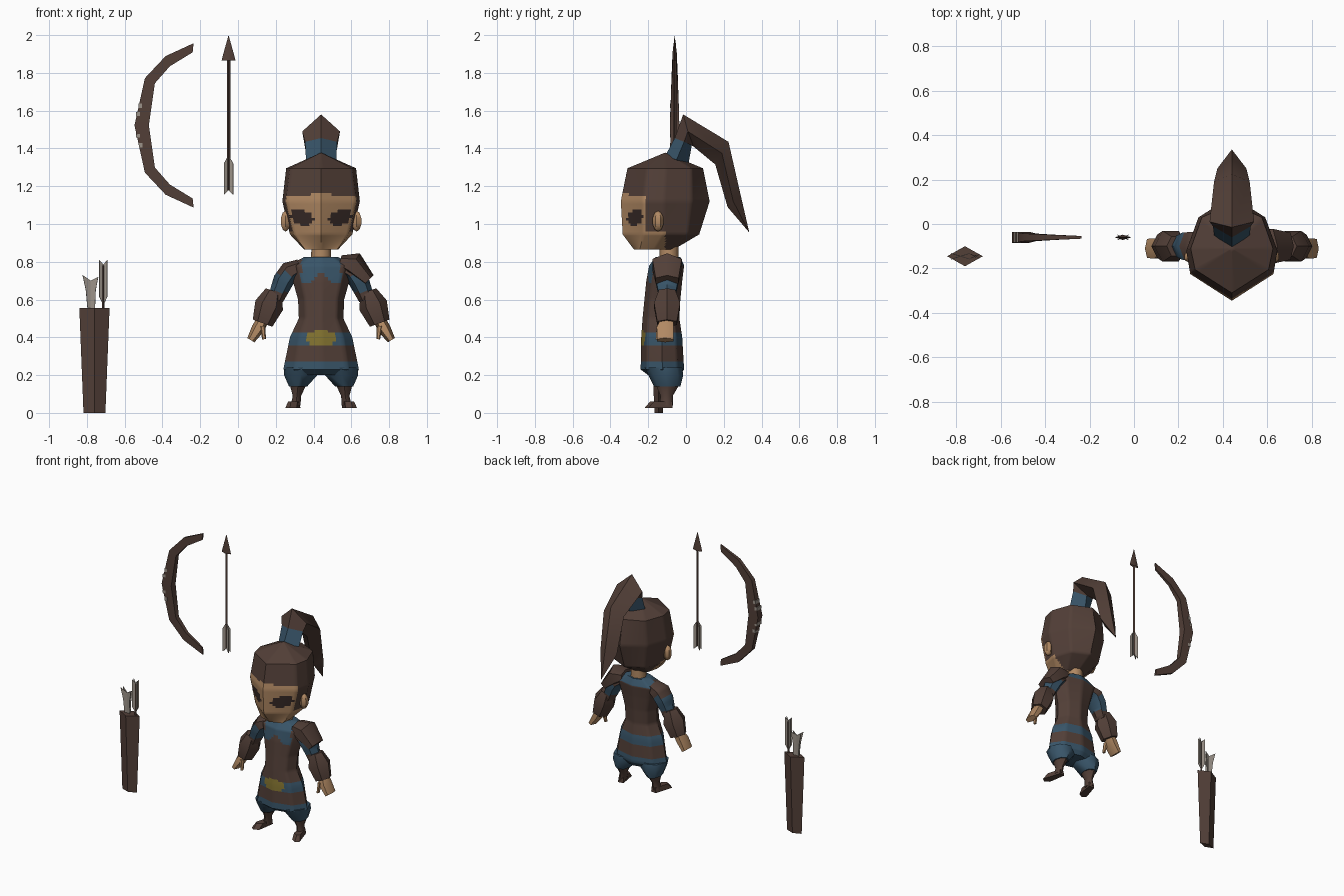
import bpy, bmesh, math
from mathutils import Vector

if "Cube" in bpy.data.objects:
    bpy.data.objects.remove(bpy.data.objects["Cube"])

# Palette (linear)
COLOURS = [("brown", (.085, .050, .039)), ("blue", (.040, .090, .140)),
           ("skin", (.440, .250, .125)), ("gold", (.230, .175, .030)),
           ("pale_grey", (.330, .290, .250)), ("eye_dark", (.040, .024, .021))]
MATS = []
for n, c in COLOURS:
    m = bpy.data.materials.new(n)
    m.diffuse_color = (*c, 1)
    m.use_nodes = True
    m.node_tree.nodes["Principled BSDF"].inputs["Base Color"].default_value = m.diffuse_color
    MATS.append(m)
BROWN, BLUE, SKIN, GOLD, GREY, DARK = range(6)
CX = 0.44      # centre line of the figure


def finish(name, bm, colour, x=0.0):
    bmesh.ops.remove_doubles(bm, verts=bm.verts, dist=1e-5)
    bmesh.ops.recalc_face_normals(bm, faces=bm.faces)
    for f in bm.faces:
        f.material_index = colour(f.calc_center_median()) if callable(colour) else colour
        f.smooth = True
    me = bpy.data.meshes.new(name)
    bm.to_mesh(me)
    bm.free()
    for m in MATS:
        me.materials.append(m)
    ob = bpy.data.objects.new(name, me)
    ob.location.x = x
    bpy.context.collection.objects.link(ob)
    return ob


def refine(seq, n, closed):
    """Insert n - 1 evenly spaced points between neighbours."""
    out = []
    for i in range(len(seq) if closed else len(seq) - 1):
        a, b = seq[i], seq[(i + 1) % len(seq)]
        out += [a.lerp(b, k / n) for k in range(n)]
    return out if closed else out + [seq[-1]]


def loft(name, rings, colour, x=0.0, around=1, along=1):
    rings = [refine([Vector(p) for p in r], around, True) for r in rings]
    cols = [refine(list(c), along, False) for c in zip(*rings)]
    bm = bmesh.new()
    grid = [[bm.verts.new(p) for p in c] for c in cols]
    for i, c in enumerate(grid):
        d = grid[(i + 1) % len(grid)]
        for k in range(len(c) - 1):
            bm.faces.new((c[k], d[k], d[k + 1], c[k + 1]))
    for k in (0, -1):
        bm.faces.new([c[k] for c in grid])
    return finish(name, bm, colour, x)


def oval(z, w, yf, yb, cx=0.0, n=8):
    """Horizontal ring from half width, front y and back y."""
    cy, ry = (yf + yb) / 2, (yb - yf) / 2
    return [(cx + w * math.sin(2 * math.pi * i / n), cy - ry * math.cos(2 * math.pi * i / n), z)
            for i in range(n)]


def tube(path, n=6):
    """Rings across a path in the xz plane: (x, z, half width, y, half depth)."""
    rings = []
    for i, (x, z, r, y, ry) in enumerate(path):
        a, b = path[max(i - 1, 0)], path[min(i + 1, len(path) - 1)]
        d = Vector((b[0] - a[0], b[1] - a[1])).normalized()
        rings.append([(x - d.y * r * math.cos(t), y + ry * math.sin(t), z + d.x * r * math.cos(t))
                      for t in (2 * math.pi * k / n for k in range(n))])
    return rings


def flip(rings, s):
    return [[(p[0] * s, p[1], p[2]) for p in r] for r in rings]


def plate(name, pts, colour, x, y, turn=0.0, thick=0.004):
    """Thin upright plate from an xz outline."""
    bm = bmesh.new()
    f = bm.faces.new([bm.verts.new((a, -thick / 2, b)) for a, b in pts])
    g = bmesh.ops.extrude_face_region(bm, geom=[f])["geom"]
    for v in g:
        if isinstance(v, bmesh.types.BMVert):
            v.co.y += thick
    ob = finish(name, bm, colour, x)
    ob.location.y = y
    ob.rotation_euler.z = turn
    return ob


# Head: pointed front, hair and face painted by position
def head_ring(z, front, corner, side, back_corner, back):
    half = [corner, side, back_corner]
    return ([(0, front, z)] + [(a, b, z) for a, b in half] + [(0, back, z)]
            + [(-a, b, z) for a, b in reversed(half)])


def head_colour(p):
    ax = abs(p.x)
    if ((ax - .10) / .062) ** 2 + ((p.z - 1.035 - .2 * (ax - .10)) / .04) ** 2 < 1 and p.y < -.2:
        return DARK
    if p.y < -.215 and p.z < 1.162 - .1 * ax:
        return SKIN
    return SKIN if p.z < .965 and p.y < -.11 else BROWN


loft("head", [
    head_ring(.865, -.275, (.085, -.245), (.09, -.17), (.07, -.09), -.065),
    head_ring(.945, -.335, (.145, -.225), (.165, -.12), (.12, .01), .07),
    head_ring(1.12, -.345, (.187, -.225), (.205, -.12), (.15, .03), .125),
    head_ring(1.295, -.31, (.165, -.205), (.185, -.11), (.135, .03), .09),
    [(0, -.11, 1.378)] * 8], head_colour, CX, 10, 12)

# Ears
for s, side in ((-1, "right"), (1, "left")):
    bm = bmesh.new()
    bmesh.ops.create_uvsphere(bm, u_segments=6, v_segments=5, radius=1)
    for v in bm.verts:
        v.co = (s * .188 + v.co.x * .03, -.148 + v.co.y * .03, 1.015 + v.co.z * .055)
    finish(side + "_ear", bm, SKIN, CX)

# Ponytail and its band: diamond rings (top y z, side x y z, underside y z)
def diamond(t, s, u):
    return [(0, *t), s, (0, *u), (-s[0], s[1], s[2])]


band_top = diamond((-.06, 1.455), (.085, -.01, 1.435), (.03, 1.415))
loft("ponytail_band", [diamond((-.11, 1.36), (.08, -.05, 1.34), (.01, 1.30)), band_top], BLUE, CX)
loft("ponytail", [
    band_top,
    diamond((-.015, 1.58), (.10, .01, 1.49), (.04, 1.41)),
    diamond((.225, 1.435), (.08, .19, 1.375), (.155, 1.315)),
    diamond((.29, 1.15), (.065, .25, 1.12), (.22, 1.09)),
    [(0, .335, .955)] * 4], BROWN, CX)

# Neck
loft("neck", [oval(.79, .055, -.14, -.04), oval(.90, .05, -.14, -.04)], SKIN, CX)


# Torso: collar, belt and buckle painted by position
def torso_colour(p):
    ax = abs(p.x)
    if (p.x / .087) ** 2 + ((p.z - .393) / .042) ** 2 < 1 and p.y < -.15:
        return GOLD
    if p.z < .28 or .365 < p.z < .42:
        return BLUE
    if p.y < -.1:
        return BLUE if ax < .105 and p.z > max(.69, .745 - ax) else BROWN
    return BLUE if p.z > .775 else BROWN


loft("torso", [
    oval(.20, .15, -.20, -.03), oval(.23, .20, -.24, -.01), oval(.40, .165, -.237, -.02),
    oval(.50, .118, -.23, -.035), oval(.60, .122, -.22, -.03), oval(.70, .15, -.21, -.02),
    oval(.78, .175, -.195, -.01), oval(.825, .09, -.16, -.03)], torso_colour, CX, 6, 8)

# Limbs, mirrored
for s, side in ((-1, "right"), (1, "left")):
    loft(side + "_trouser_leg", [
        oval(.24, .095, -.22, -.02, s * .102), oval(.20, .088, -.20, -.015, s * .108),
        oval(.14, .048, -.17, -.03, s * .122)], BLUE, CX)
    loft(side + "_shin", [
        oval(.15, .044, -.16, -.035, s * .122), oval(.09, .022, -.135, -.07, s * .128),
        oval(.04, .026, -.14, -.07, s * .135)], BROWN, CX)
    foot = [[(.11, -.075), (.15, -.07), (.19, -.20), (.165, -.22), (.13, -.20)],
            [(.113, -.078), (.147, -.073), (.175, -.17), (.16, -.19), (.125, -.17)]]
    loft(side + "_foot", flip([[(a, b, z) for a, b in r] for r, z in zip(foot, (.025, .06))], s),
         BROWN, CX)
    loft(side + "_upper_arm", flip(tube([
        (.11, .775, .04, -.10, .06), (.165, .75, .055, -.10, .075), (.2, .70, .055, -.10, .07),
        (.225, .64, .047, -.10, .055), (.24, .60, .04, -.10, .05)]), s),
        lambda p: BLUE if .64 < p.z < .735 else BROWN, CX, 1, 4)
    loft(side + "_sleeve", flip(tube([
        (.25, .645, .045, -.10, .05), (.275, .57, .077, -.10, .08),
        (.31, .475, .055, -.10, .06)]), s), BROWN, CX)
    loft(side + "_hand", flip(tube([
        (.31, .49, .032, -.10, .04), (.335, .445, .034, -.11, .052),
        (.372, .385, .022, -.11, .05)]), s), SKIN, CX)
    loft(side + "_thumb", flip(tube([
        (.31, .46, .015, -.14, .018), (.302, .39, .01, -.15, .012)]), s), SKIN, CX)

# Single shoulder guard
loft("shoulder_guard", tube([
    (.10, .80, .035, -.10, .07), (.165, .785, .072, -.10, .09), (.25, .70, .04, -.10, .07)]),
    BROWN, CX)

# Bow: upper half (outer x z, inner x z, half depth), mirrored about the grip
BOW_Z, BOW_Y = 1.522, -.06
half = [(-.235, .435, -.24, .387, .006), (-.383, .367, -.361, .313, .012),
        (-.493, .25, -.44, .223, .017), (-.548, 0, -.472, 0, .025)]
arc = half + [(a, -b, c, -d, e) for a, b, c, d, e in reversed(half[:-1])]
loft("bow", [[(a, BOW_Y - e, BOW_Z + b), (c, BOW_Y - e, BOW_Z + d),
              (c, BOW_Y + e, BOW_Z + d), (a, BOW_Y + e, BOW_Z + b)] for a, b, c, d, e in arc], BROWN)
for x, z in ((-.518, 1.625), (-.53, 1.58), (-.53, 1.47), (-.515, 1.418)):
    plate("bow_stud", [(-.01, z - .012), (.01, z - .012), (.01, z + .012), (-.01, z + .012)],
          GREY, x, BOW_Y, thick=.052).scale.y = .9


# Arrow
def rhomb(z, rx, ry, x, y):
    return [(x + rx, y, z), (x, y + ry, z), (x - rx, y, z), (x, y - ry, z)]


AX, AY = -.05, -.06
loft("arrow_shaft", [rhomb(1.18, .009, .009, AX, AY), rhomb(1.88, .009, .009, AX, AY)], BROWN)
loft("arrow_head", [rhomb(1.895, .008, .008, AX, AY), rhomb(1.865, .037, .012, AX, AY),
                    rhomb(1.90, .028, .012, AX, AY), rhomb(2.0, 0, 0, AX, AY)], BROWN)


def fletching(name, x, y, top, bottom, w, up, turns):
    h = .045 * (1 if up else -1)     # notched end faces up or down
    a, b = (bottom, top) if up else (top, bottom)
    pts = [(0, a), (w, a + h), (w, b), (0, b - h * .55), (-w, b), (-w, a + h)]
    for t in turns:
        plate(name, pts, GREY, x, y, t, .003)


fletching("arrow_fletching", AX, AY, 1.365, 1.155, .027, False, (-.42, .42))

# Quiver with stored arrows
QX, QY = -.76, -.145
loft("quiver", [rhomb(0, .058, .022, QX, QY), rhomb(.555, .08, .045, QX, QY)], BROWN)
loft("stored_shaft", [rhomb(.54, .007, .007, -.713, QY), rhomb(.78, .007, .007, -.713, QY)], BROWN)
fletching("stored_fletching", -.713, QY, .81, .57, .023, True, (-.4, .4))
fan = [(-.018, .555), (-.027, .65), (-.045, .73), (0, .70), (.042, .72), (.028, .65), (.024, .555)]
for t in (-.3, .3):
    plate("stored_fan_fletching", fan, GREY, -.78, QY, t, .003)

# Smooth shading with sharp creases kept
bpy.ops.object.select_all(action='SELECT')
bpy.context.view_layer.objects.active = bpy.context.selected_objects[0]
bpy.ops.object.shade_smooth_by_angle(angle=math.radians(50))
